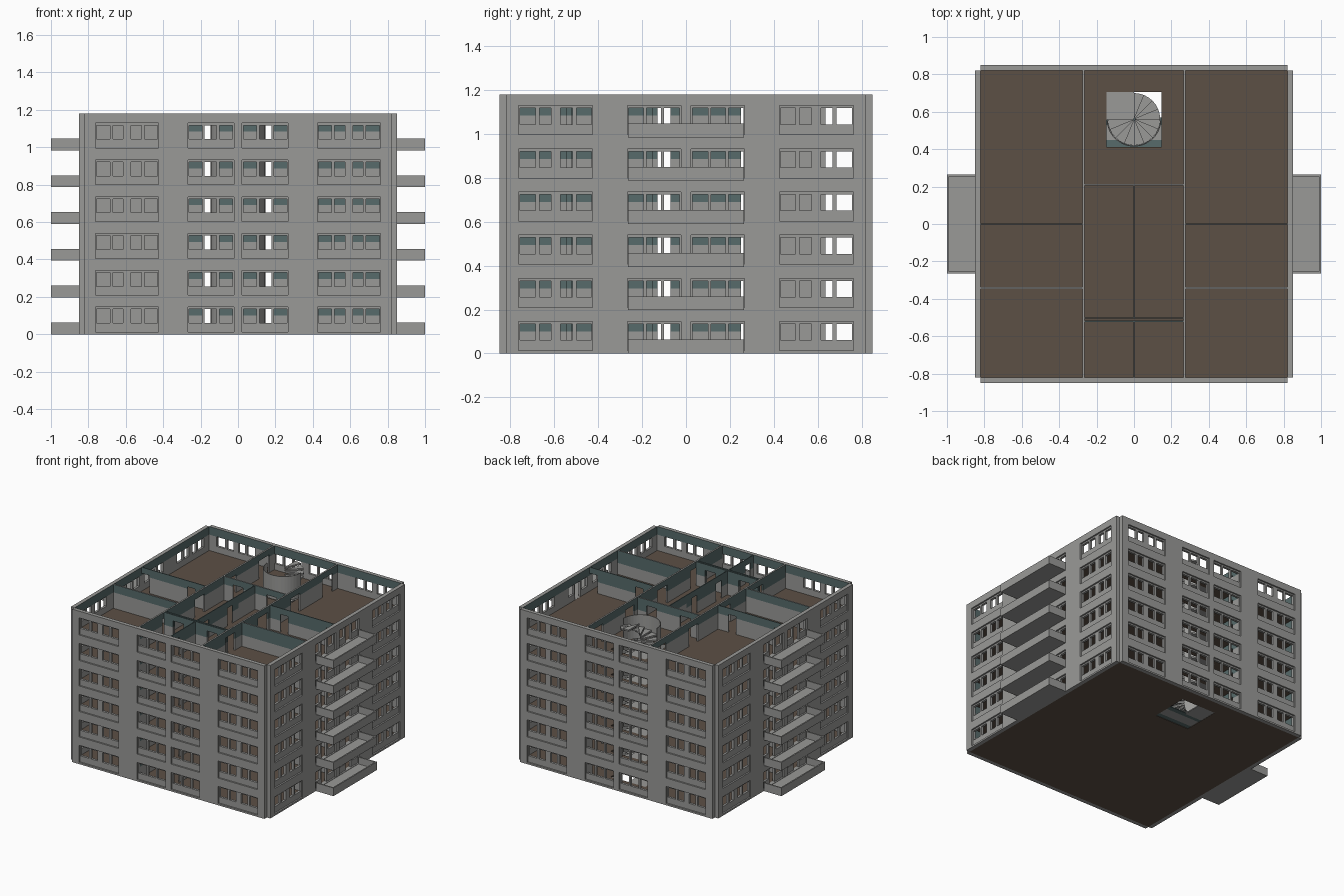
import bpy, bmesh, math

if "Cube" in bpy.data.objects:
    bpy.data.objects.remove(bpy.data.objects["Cube"])

H = 1.18 / 6          # storey height
FLOORS = 6
W, T = 0.82, 0.85     # inner and outer face of the shell
SC = (0.0, 0.56)      # stair centre
SR = 0.146            # stair radius


def mat(name, col):
    m = bpy.data.materials.new(name)
    m.diffuse_color = (*col, 1)
    m.use_nodes = True
    m.node_tree.nodes["Principled BSDF"].inputs["Base Color"].default_value = m.diffuse_color
    return m


GREY = mat("concrete_grey", (0.32, 0.32, 0.31))
BROWN = mat("floor_brown", (0.108, 0.080, 0.060))
TEAL = mat("interior_teal", (0.095, 0.145, 0.145))


def finish(name, bm, mats):
    me = bpy.data.meshes.new(name)
    bm.to_mesh(me)
    bm.free()
    for m in mats:
        me.materials.append(m)
    ob = bpy.data.objects.new(name, me)
    bpy.context.collection.objects.link(ob)
    return ob


def cells(name, axes, solid, mats, rule=None):
    """Solid from a grid of box cells; only boundary faces are made."""
    axes = [sorted({round(v, 5) for v in a}) for a in axes]
    n = [len(a) - 1 for a in axes]
    mid = [[(a[i] + a[i + 1]) / 2 for i in range(len(a) - 1)] for a in axes]
    full = {(i, j, k) for i in range(n[0]) for j in range(n[1]) for k in range(n[2])
            if solid(mid[0][i], mid[1][j], mid[2][k])}
    bm = bmesh.new()
    cache = {}

    def vert(idx):
        if idx not in cache:
            cache[idx] = bm.verts.new([axes[d][idx[d]] for d in range(3)])
        return cache[idx]

    for c in sorted(full):
        for a in range(3):
            for s in (0, 1):
                nb = list(c)
                nb[a] += 1 if s else -1
                if tuple(nb) in full:
                    continue
                b, d = (a + 1) % 3, (a + 2) % 3
                quad = []
                for p, q in ((0, 0), (1, 0), (1, 1), (0, 1)):
                    v = list(c)
                    v[a] += s
                    v[b] += p
                    v[d] += q
                    quad.append(vert(tuple(v)))
                f = bm.faces.new(quad if s else quad[::-1])
                f.normal_update()
                if rule:
                    f.material_index = rule(f.calc_center_median(), f.normal)
    return finish(name, bm, mats)


def inside(v, spans):
    return any(lo < v < hi for lo, hi in spans)


def both(spans):
    return spans + [(-hi, -lo) for lo, hi in spans]


# ---- outer walls: recessed panels with window openings
PANELS = both([(0.022, 0.267), (0.425, 0.763)])
WINS = both([(0.03, 0.1), (0.115, 0.18), (0.193, 0.261),
             (0.43, 0.499), (0.516, 0.571), (0.614, 0.668), (0.685, 0.757)])
DOORS = both([(0.115, 0.18)])
zs = [f * H + d for f in range(FLOORS) for d in (0, 0.013, 0.06, 0.134, 0.145)] + [1.18]
us = [-W, W] + [v for s in PANELS + WINS for v in s]


def outer_wall(name, turn, balcony):
    def solid(x, y, z):
        r = z % H
        if inside(x, WINS) and (0.06 if not (balcony and inside(x, DOORS)) else 0.013) < r < 0.134:
            return False
        return not (y < -T + 0.012 and inside(x, PANELS) and 0.013 < r < 0.145)

    def rule(c, nrm):
        return 1 if nrm.y > 0.5 and c.y > -W - 0.001 and c.z % H > 0.134 else 0
    ob = cells(name, [us, [-T, -T + 0.012, -W], zs], solid, [GREY, TEAL], rule)
    ob.rotation_euler.z = turn * math.pi / 2


for i, nm in enumerate(("front_wall", "right_wall", "back_wall", "left_wall")):
    outer_wall(nm, i, i % 2 == 1)

# ---- interior partitions: (axis, position, start, end, thickness, door spans)
hall_doors = [(0.635, 0.76), (0.25, 0.36), (-0.15, -0.03), (-0.545, -0.43)]
lobby = both([(0.1, 0.187)])
PARTS = [("y", 0.21, -0.264, 0.264, 0.010, lobby),
         ("y", -0.503, -0.264, 0.264, 0.007, lobby),
         ("y", -0.520, -0.264, 0.264, 0.007, lobby),
         ("x", 0.0, -0.499, 0.205, 0.006, [(-0.13, -0.07), (-0.43, -0.36)]),
         ("x", 0.0, -W, -0.524, 0.006, [(-0.78, -0.72)])]
for s in (-1, 1):
    PARTS.append(("x", 0.27 * s, -W, W, 0.012, hall_doors))
    lo, hi = sorted((0.276 * s, W * s))
    PARTS.append(("y", -0.343, lo, hi, 0.010, []))
    PARTS.append(("y", 0.0, lo, hi, 0.006,
                  [tuple(sorted((a * s, b * s))) for a, b in ((0.365, 0.43), (0.755, 0.82))]))
FL = 0.012            # slab thickness
for n, (ax, pos, lo, hi, th, gaps) in enumerate(PARTS):
    run = [lo, hi, *[v for g in gaps for v in g]]
    if lo < 0 < hi:
        run.append(0)
    across = [pos - th / 2, pos + th / 2]
    for f in range(FLOORS):
        z0 = f * H
        lev = [z0 + d for d in (FL, 0.1, 0.135, 0.15)] + [z0 + H]

        def solid(x, y, z):
            return not (inside(y if ax == "x" else x, gaps) and z - z0 < 0.15)

        def rule(c, nrm):
            if abs(nrm.z) > 0.5:
                return 1 if th < 0.009 else 0
            return 1 if c.z - z0 > (0.1 if c.x > c.y else 0.135) else 0
        cells(f"partition_{n}_storey_{f + 1}",
              [across, run, lev] if ax == "x" else [run, across, lev],
              solid, [GREY, TEAL], rule)


# ---- spiral stair pieces
def sector(bm, a0, a1, r0, r1, z0, z1, seg):
    rings = []
    for i in range(seg + 1):
        a = a0 + (a1 - a0) * i / seg
        rings.append([bm.verts.new((SC[0] + r * math.cos(a), SC[1] + r * math.sin(a), z))
                      for r, z in ((r0, z0), (r1, z0), (r1, z1), (r0, z1))])
    for p, q in zip(rings, rings[1:]):
        for k in range(4):
            bm.faces.new((p[k], p[(k + 1) % 4], q[(k + 1) % 4], q[k]))
    bm.faces.new(rings[0][::-1])
    bm.faces.new(rings[-1])
    bmesh.ops.recalc_face_normals(bm, faces=bm.faces)


HX, HY = (-0.147, 0.147), (0.413, 0.707)   # stair opening in the slabs
for f in range(FLOORS):
    z0 = f * H
    # floor slab with the stair opening
    cells(f"floor_slab_{f + 1}", [[-W, *HX, W], [-W, *HY, W], [z0, z0 + FL]],
          lambda x, y, z: not (HX[0] < x < HX[1] and HY[0] < y < HY[1]), [BROWN])
    # square landing in one quarter of the opening
    cells(f"stair_landing_{f + 1}", [[HX[0], 0], [SC[1], HY[1]], [z0 + 0.002, z0 + FL - 0.002]],
          lambda x, y, z: True, [GREY])
    # treads over three quarters of a turn
    bm = bmesh.new()
    for k in range(12):
        a = math.pi + k * math.pi / 8
        top = z0 + FL + (k + 1) * (H - FL) / 12
        sector(bm, a, a + math.pi / 8, 0.006, SR - 0.006, top - 0.012, top, 2)
    finish(f"stair_treads_{f + 1}", bm, [GREY])
    # curved stair wall
    bm = bmesh.new()
    sector(bm, math.pi, 2 * math.pi, SR - 0.005, SR, z0 + FL, z0 + H, 20)
    finish(f"stair_drum_{f + 1}", bm, [GREY])
    # balconies as open trays on both sides
    for s, side in ((1, "right"), (-1, "left")):
        cells(f"balcony_{side}_{f + 1}",
              [[v * s for v in (T, 0.99, 1.0)], [-0.265, -0.255, 0.255, 0.265],
               [z0, z0 + 0.01, z0 + 0.063]],
              lambda x, y, z: z - z0 < 0.01 or abs(x) > 0.99 or abs(y) > 0.255, [GREY])

# ---- plate closing the stair opening at the ground
cells("stair_base", [HX, [HY[0], 0.45, 0.53, 0.57, HY[1]], [0.003, 0.009]],
      lambda x, y, z: x > 0 or y < SC[1] + 0.01, [GREY, TEAL],
      lambda c, nrm: 1 if c.y < 0.45 or 0.53 < c.y < 0.57 else 0)
